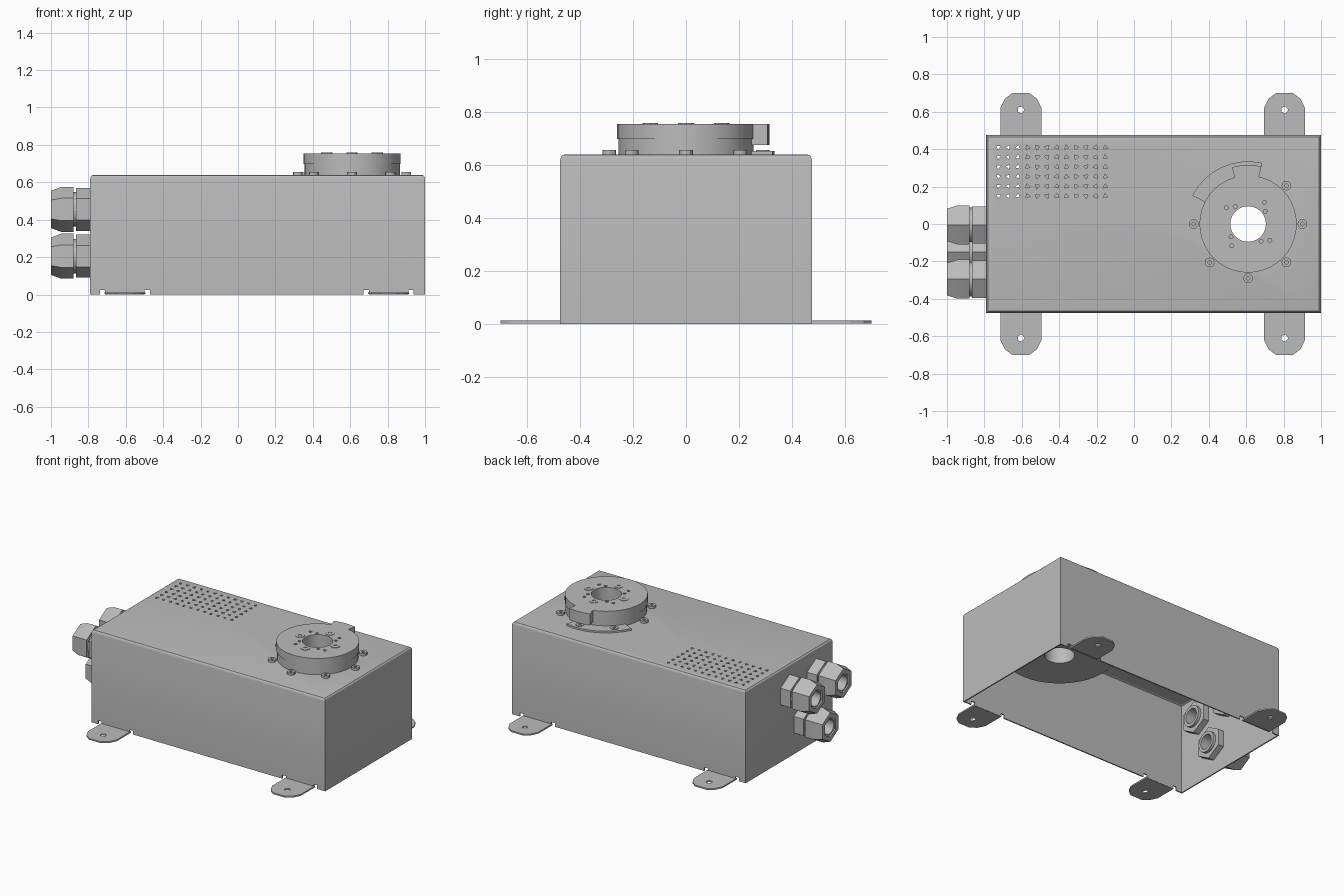
import bpy, bmesh
from math import cos, sin, pi, radians
from mathutils import Matrix, Vector

old = bpy.data.objects.get("Cube")
if old:
    bpy.data.objects.remove(old)

grey = bpy.data.materials.new("light grey metal")
grey.use_nodes = True
grey.diffuse_color = (0.5, 0.5, 0.5, 1)
grey.node_tree.nodes["Principled BSDF"].inputs["Base Color"].default_value = (0.5, 0.5, 0.5, 1)

X0, X1, HALF, TOP, SHEET = -0.79, 1.0, 0.475, 0.64, 0.012
CX = 0.61                      # turntable centre
TO_LEFT = Matrix.Rotation(-pi / 2, 4, 'Y')


def finish(bm, name, smooth=True):
    bmesh.ops.recalc_face_normals(bm, faces=bm.faces)
    mesh = bpy.data.meshes.new(name)
    bm.to_mesh(mesh)
    bm.free()
    mesh.materials.append(grey)
    ob = bpy.data.objects.new(name, mesh)
    bpy.context.collection.objects.link(ob)
    if smooth:
        smooth_object(ob)
    return ob


def smooth_object(ob):
    bpy.ops.object.select_all(action='DESELECT')
    ob.select_set(True)
    bpy.context.view_layer.objects.active = ob
    bpy.ops.object.shade_smooth_by_angle(angle=radians(30))


def lathe(name, profile, sides, matrix):
    """Revolve a closed (radius, height) loop around z."""
    bm = bmesh.new()
    rings = [[bm.verts.new(matrix @ Vector((r * cos(a), r * sin(a), h))) for r, h in profile]
             for a in (2 * pi * i / sides for i in range(sides))]
    n = len(profile)
    for i in range(sides):
        a, b = rings[i], rings[(i + 1) % sides]
        for j in range(n):
            k = (j + 1) % n
            bm.faces.new((a[j], b[j], b[k], a[k]))
    return finish(bm, name)


def tube(name, inner, outer, low, high, sides, matrix):
    return lathe(name, [(inner, low), (outer, low), (outer, high), (inner, high)], sides, matrix)


def prism(bm, points, low, high):
    """Add a straight extrusion of an outline to a mesh."""
    base = [bm.verts.new((x, y, low)) for x, y in points]
    top = [bm.verts.new((x, y, high)) for x, y in points]
    bm.faces.new(base[::-1])
    bm.faces.new(top)
    for i in range(len(points)):
        j = (i + 1) % len(points)
        bm.faces.new((base[i], base[j], top[j], top[i]))


def circle(x, y, r, sides, start=0.0):
    return [(x + r * cos(start + 2 * pi * i / sides), y + r * sin(start + 2 * pi * i / sides))
            for i in range(sides)]


def arc(r, a0, a1, steps):
    angles = [radians(a0 + (a1 - a0) * i / steps) for i in range(steps + 1)]
    return [(CX + r * cos(a), r * sin(a)) for a in angles]


def cut(ob, bm):
    """Subtract a mesh from an object and keep only the result."""
    cutter = finish(bm, "cutter", False)
    cutter.hide_render = True
    mod = ob.modifiers.new("cut", 'BOOLEAN')
    mod.operation, mod.solver, mod.object = 'DIFFERENCE', 'EXACT', cutter
    bake(ob)
    bpy.data.objects.remove(cutter)


def bake(ob):
    bpy.context.view_layer.update()
    graph = bpy.context.evaluated_depsgraph_get()
    mesh = bpy.data.meshes.new_from_object(ob.evaluated_get(graph))
    ob.modifiers.clear()
    ob.data = mesh


# Folded sheet enclosure, open underneath
bm = bmesh.new()
bmesh.ops.create_cube(bm, size=1, matrix=Matrix.Translation(((X0 + X1) / 2, 0, TOP / 2))
                      @ Matrix.Diagonal((X1 - X0, 2 * HALF, TOP, 1)))
bmesh.ops.delete(bm, geom=[f for f in bm.faces if f.calc_center_median().z < 0.01],
                 context='FACES_ONLY')
top_edges = [e for e in bm.edges if all(v.co.z > 0.5 for v in e.verts)]
bmesh.ops.bevel(bm, geom=top_edges, offset=0.02, segments=3, profile=0.5, affect='EDGES')
box = finish(bm, "enclosure", False)
solid = box.modifiers.new("sheet", 'SOLIDIFY')
solid.thickness, solid.offset = SHEET, -1
bake(box)

# Vent grid, turntable opening and fold reliefs beside the feet
FEET = (-0.605, 0.805)
bm = bmesh.new()
for i in range(12):
    for j in range(6):
        prism(bm, circle(-0.725 + 0.052 * i, 0.15 + 0.052 * j, 0.014, 3, 0.4 + i * 0.5), 0.6, 0.7)
prism(bm, circle(CX, 0, 0.2, 32), 0.6, 0.7)
for foot in FEET:
    for side in (-1, 1):
        for x in (foot - 0.12, foot + 0.12):
            prism(bm, circle(x, side * HALF, 0.02, 4, pi / 4), -0.02, 0.025)
cut(box, bm)

# Gland holes in the end wall
GLANDS = ((-0.005, 0.455), (-0.295, 0.455), (-0.15, 0.205))
bm = bmesh.new()
for y, z in GLANDS:
    bmesh.ops.create_cone(bm, cap_ends=True, segments=16, radius1=0.07, radius2=0.07, depth=0.1,
                          matrix=Matrix.Translation((X0, y, z)) @ TO_LEFT)
cut(box, bm)
smooth_object(box)

# Cable glands with inner lock nuts
for i, (y, z) in enumerate(GLANDS):
    place = Matrix.Translation((X0, y, z)) @ TO_LEFT
    tube(f"gland_nut_{i}", 0.068, 0.115, 0, 0.075, 6, place)
    tube(f"gland_neck_{i}", 0.068, 0.092, 0.07, 0.1, 16, place)
    lathe(f"gland_cap_{i}", [(0.068, 0.09), (0.12, 0.09), (0.12, 0.155), (0.1, 0.21),
                             (0.068, 0.21)], 6, place)
    tube(f"gland_sleeve_{i}", 0.052, 0.072, -0.075, 0.2, 16, place)
    tube(f"gland_lock_nut_{i}", 0.068, 0.112, -0.055, -SHEET, 6, place)

# Mounting feet
for i, x in enumerate(FEET):
    for side, word in ((-1, "front"), (1, "back")):
        outline = [(-0.11, 0.465), (0.11, 0.465), (0.11, 0.62), (0.085, 0.67), (0.045, 0.7),
                   (-0.045, 0.7), (-0.085, 0.67), (-0.11, 0.62)]
        bm = bmesh.new()
        prism(bm, [(x + px, side * py) for px, py in outline], 0.002, 0.012)
        foot = finish(bm, f"{word}_foot_{i}", False)
        bm = bmesh.new()
        prism(bm, circle(x, side * 0.61, 0.02, 5), -0.05, 0.05)
        cut(foot, bm)

# Turntable: inner housing, lower rotor and top ring
centre = Matrix.Translation((CX, 0, 0))
tube("turntable_housing", 0.095, 0.35, 0.27, TOP - SHEET, 40, centre)
tube("turntable_rotor", 0.095, 0.255, TOP - SHEET, 0.7, 40, centre)
ring = tube("turntable_ring", 0.095, 0.26, 0.698, 0.755, 40, centre)
bm = bmesh.new()
for quarter in range(4):
    for offset, r in ((-8, 0.115), (8, 0.145)):
        x, y = arc(r, 45 + 90 * quarter + offset, 0, 1)[0]
        prism(bm, circle(x, y, 0.011, 6), 0.73, 0.8)
cut(ring, bm)
smooth_object(ring)

# Stop tab and low flange behind the ring
for name, r, z0, z1, a0, a1 in (("stop_tab", 0.315, 0.675, 0.755, 77, 106),
                                ("low_flange", 0.335, TOP - 0.002, 0.652, 77, 153)):
    bm = bmesh.new()
    prism(bm, arc(0.25, a0, a1, 8) + arc(r, a1, a0, 8), z0, z1)
    finish(bm, name)

# Screws around the ring and on its top
for i in range(8):
    x, y = arc(0.29, 45 * i, 0, 1)[0]
    tube(f"rim_screw_{i}", 0.01, 0.026, TOP - 0.002, 0.656, 12, Matrix.Translation((x, y, 0)))
for i in range(4):
    x, y = arc(0.135, 90 * i, 0, 1)[0]
    tube(f"ring_screw_{i}", 0.013, 0.03, 0.75, 0.758, 8, Matrix.Translation((x, y, 0)))

# Plate below most of the vents
bm = bmesh.new()
prism(bm, [(-0.58, 0.12), (-0.13, 0.12), (-0.13, 0.45), (-0.58, 0.45)], 0.59, 0.6)
finish(bm, "vent_backing", False)
